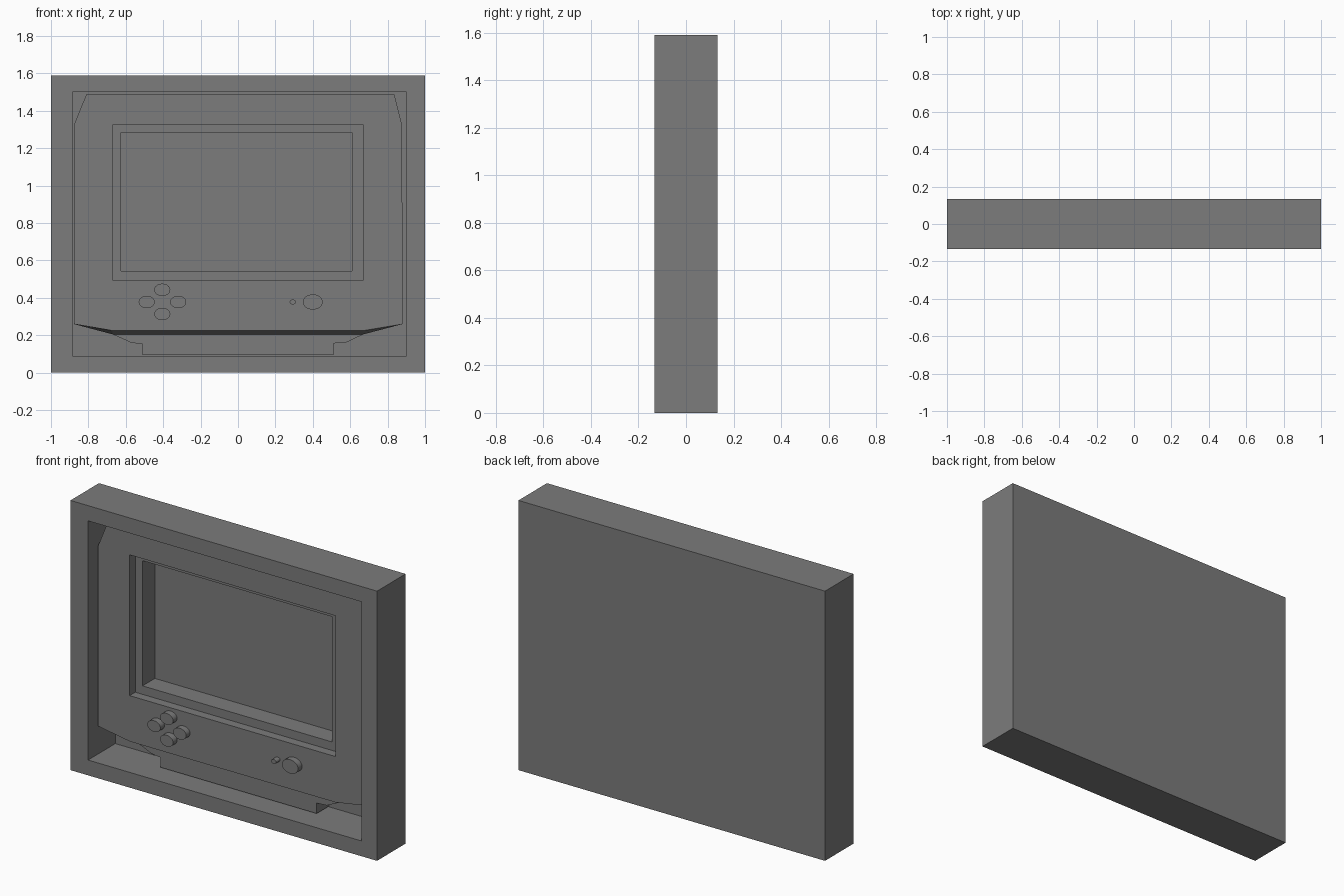
import bpy, bmesh, math

if "Cube" in bpy.data.objects:
    bpy.data.objects.remove(bpy.data.objects["Cube"])

grey = bpy.data.materials.new("grey plastic")
grey.diffuse_color = (0.2, 0.2, 0.2, 1)
grey.use_nodes = True
grey.node_tree.nodes["Principled BSDF"].inputs["Base Color"].default_value = grey.diffuse_color


def loft(name, loops):
    """Skin a stack of (profile in x/z, y) loops and cap both ends."""
    bm = bmesh.new()
    rings = [[bm.verts.new((x, y, z)) for x, z in prof] for prof, y in loops]
    n = len(rings[0])
    for a, b in zip(rings, rings[1:]):
        for i in range(n):
            j = (i + 1) % n
            bm.faces.new((a[i], a[j], b[j], b[i]))
    bm.faces.new(rings[0])
    bm.faces.new(rings[-1])
    bmesh.ops.recalc_face_normals(bm, faces=bm.faces[:])
    me = bpy.data.meshes.new(name)
    bm.to_mesh(me)
    bm.free()
    me.materials.append(grey)
    ob = bpy.data.objects.new(name, me)
    bpy.context.collection.objects.link(ob)
    return ob


def rect(x0, x1, z0, z1):
    return [(x0, z0), (x1, z0), (x1, z1), (x0, z1)]


def rect8(x0, x1, z0, z1):
    """Rectangle with extra points on its sides, to match the eight-sided panel."""
    a, b = z0 + 0.1, z1 - 0.1
    return [(x0, a), (x0, z0), (x1, z0), (x1, a),
            (x1, b), (x1, z1), (x0, z1), (x0, b)]


def panel(chin):
    """Monitor outline with clipped top corners and a given chin height."""
    return [(-0.877, 0.26), (-0.67, chin), (0.67, chin), (0.88, 0.26),
            (0.877, 1.325), (0.835, 1.49), (-0.81, 1.49), (-0.877, 1.325)]


# Outer box with a deep front recess
outer, inner = rect(-1, 1, 0, 1.59), rect(-0.885, 0.9, 0.09, 1.5)
loft("casing", [(outer, 0.133), (outer, -0.133), (inner, -0.133), (inner, 0.121)])

# Monitor body: sloped chin, stepped bezel and sunken screen
bezel = rect8(-0.672, 0.67, 0.495, 1.325)
screen = rect8(-0.625, 0.61, 0.545, 1.283)
loft("monitor_body", [(panel(0.205), 0.124), (panel(0.205), 0.005),
                      (panel(0.225), -0.05), (bezel, -0.05), (bezel, 0.003),
                      (screen, 0.003), (screen, 0.118)])

# Stepped stand under the chin
stand = [(-0.67, 0.205), (-0.57, 0.16), (-0.51, 0.153), (-0.51, 0.095),
         (0.51, 0.095), (0.51, 0.157), (0.575, 0.16), (0.67, 0.205)]
loft("stand", [(stand, 0.124), (stand, 0.005)])

# Oval buttons: four-way cluster, power button and small light
buttons = [("pad_top", -0.405, 0.443, 0.043), ("pad_left", -0.488, 0.378, 0.043),
           ("pad_right", -0.32, 0.378, 0.043), ("pad_bottom", -0.405, 0.314, 0.043),
           ("power_button", 0.4, 0.378, 0.053), ("indicator_light", 0.293, 0.378, 0.017)]
for name, cx, cz, r in buttons:
    oval = [(cx + r * math.cos(t * math.tau / 32), cz + 0.77 * r * math.sin(t * math.tau / 32))
            for t in range(32)]
    ob = loft(name, [(oval, -0.04), (oval, -0.087)])
    bpy.ops.object.select_all(action='DESELECT')
    ob.select_set(True)
    bpy.context.view_layer.objects.active = ob
    bpy.ops.object.shade_smooth_by_angle()
